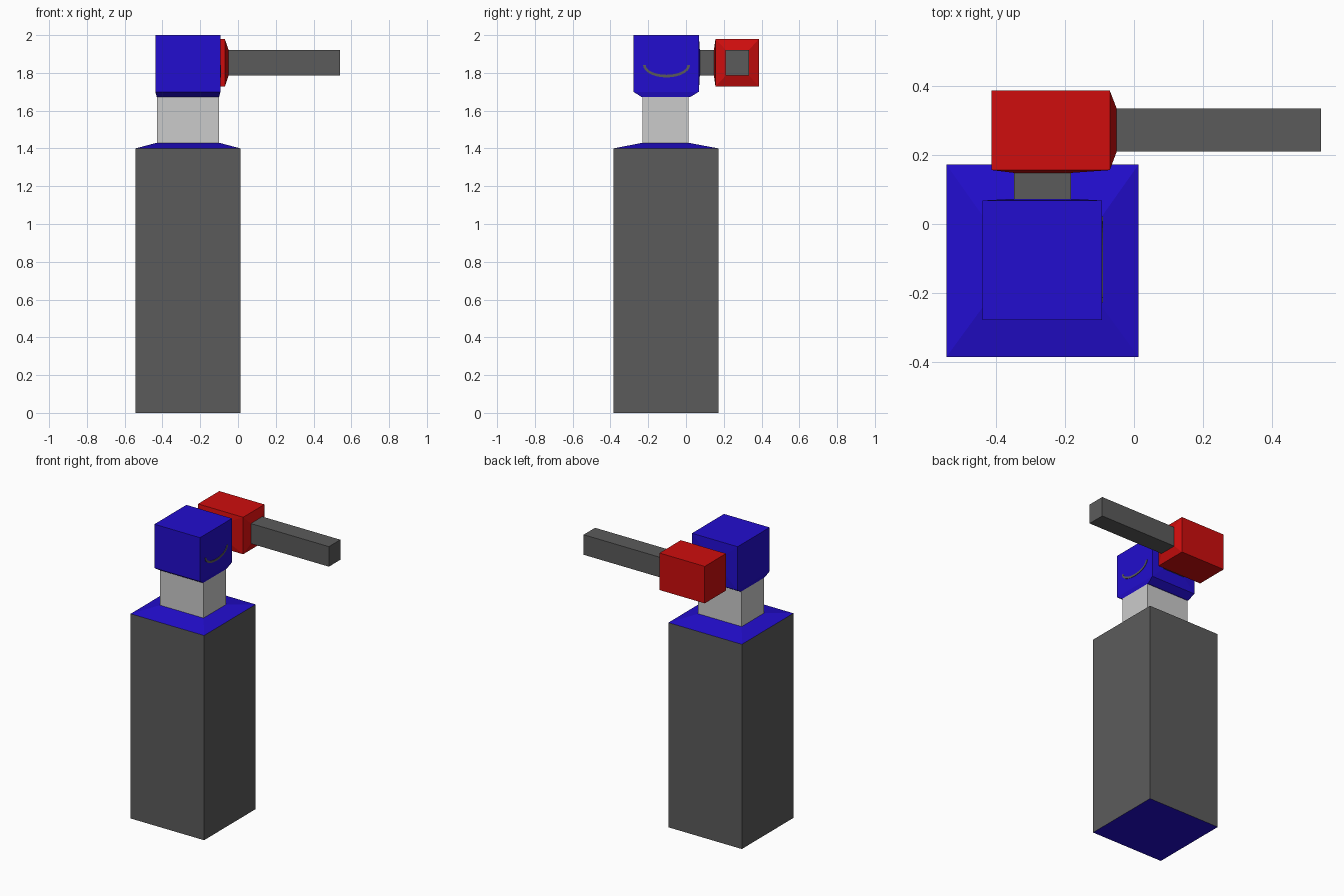
import bpy, math
from mathutils import Vector

if "Cube" in bpy.data.objects:
    bpy.data.objects.remove(bpy.data.objects["Cube"])


def material(name, rgb):
    m = bpy.data.materials.new(name)
    m.diffuse_color = (*rgb, 1)
    m.use_nodes = True
    m.node_tree.nodes["Principled BSDF"].inputs["Base Color"].default_value = m.diffuse_color
    return m


GREY = material("dark grey", (0.105, 0.105, 0.105))
BLUE = material("blue", (0.016, 0.004, 0.62))
RED = material("red", (0.62, 0.004, 0.004))
LIGHT = material("light grey", (0.60, 0.60, 0.60))


def make(name, verts, faces, mats, indices):
    me = bpy.data.meshes.new(name)
    me.from_pydata(verts, [], faces)
    for m in mats:
        me.materials.append(m)
    for p, i in zip(me.polygons, indices):
        p.material_index = i
    ob = bpy.data.objects.new(name, me)
    bpy.context.collection.objects.link(ob)
    return ob


def loft(name, axis, sections, mats, bands, start=0, end=0):
    """Skin rectangles (pos, u0, u1, v0, v1) along an axis (u, v are the next
    axes in x-y-z order). start/end are cap materials, None leaves it open."""
    verts, faces, idx = [], [], []
    for pos, u0, u1, v0, v1 in sections:
        for u, v in ((u0, v0), (u1, v0), (u1, v1), (u0, v1)):
            p = [0, 0, 0]
            p[axis], p[(axis + 1) % 3], p[(axis + 2) % 3] = pos, u, v
            verts.append(p)
    for s, band in enumerate(bands):
        for k in range(4):
            a, b = s * 4 + k, s * 4 + (k + 1) % 4
            faces.append((a, b, b + 4, a + 4))
            idx.append(band)
    if start is not None:
        faces.append((3, 2, 1, 0))
        idx.append(start)
    if end is not None:
        n = len(verts)
        faces.append((n - 4, n - 3, n - 2, n - 1))
        idx.append(end)
    return make(name, verts, faces, mats, idx)


# Tall body with blue base and sloping blue shoulders
foot = (-0.543, 0.013, -0.385, 0.172)
neck = (-0.43, -0.10, -0.23, 0.012)
loft("body", 2, [(0, *foot), (1.40, *foot), (1.43, *neck)],
     [GREY, BLUE], [0, 1], start=1, end=None)

# Pale neck
loft("neck", 2, [(1.43, *neck), (1.672, *neck)], [LIGHT], [0], None, None)

# Head block, tapering to the neck below
head = (-0.438, -0.093, -0.278, 0.068)
loft("head", 2, [(1.672, -0.43, -0.10, -0.235, 0.022), (1.70, *head), (2.0, *head)],
     [BLUE], [0, 0])

# Linking stub; for axis y, u is z and v is x
stub = (1.785, 1.922, -0.348, -0.182)
loft("head_back_plate", 1, [(0.068, 1.70, 2.0, -0.438, -0.093), (0.073, *stub)],
     [BLUE], [0], None, None)
loft("stub", 1, [(0.07, *stub), (0.15, *stub)], [GREY], [0], None, None)

# Red side block with tapered end towards the arm
block = (0.156, 0.386, 1.727, 1.98)
arm = (0.210, 0.334, 1.785, 1.922)
loft("side_block", 0, [(-0.412, *block), (-0.070, *block), (-0.050, *arm)],
     [RED], [0, 0])
loft("side_block_front_plate", 1,
     [(0.148, *stub), (0.156, 1.727, 1.98, -0.412, -0.070)], [RED], [0], None, None)

# Arm bar
loft("arm", 0, [(-0.052, *arm), (0.541, *arm)], [GREY], [0], None)

# Curved mouth line as a thin plate on the right face of the head
N = 16
verts, faces = [], []
for i in range(N + 1):
    t = math.pi * (1 + i / N)
    w = 0.007
    for x, r in ((-0.094, -w), (-0.094, w), (-0.090, w), (-0.090, -w)):
        verts.append(Vector((x, -0.103 + (0.117 + r) * math.cos(t),
                             1.841 + (0.058 + r) * math.sin(t))))
    if i < N:
        for k in range(4):
            a, b = i * 4 + k, i * 4 + (k + 1) % 4
            faces.append((a, a + 4, b + 4, b))
faces += [(0, 1, 2, 3), (N * 4 + 3, N * 4 + 2, N * 4 + 1, N * 4)]
make("mouth", verts, faces, [GREY], [0] * len(faces))
